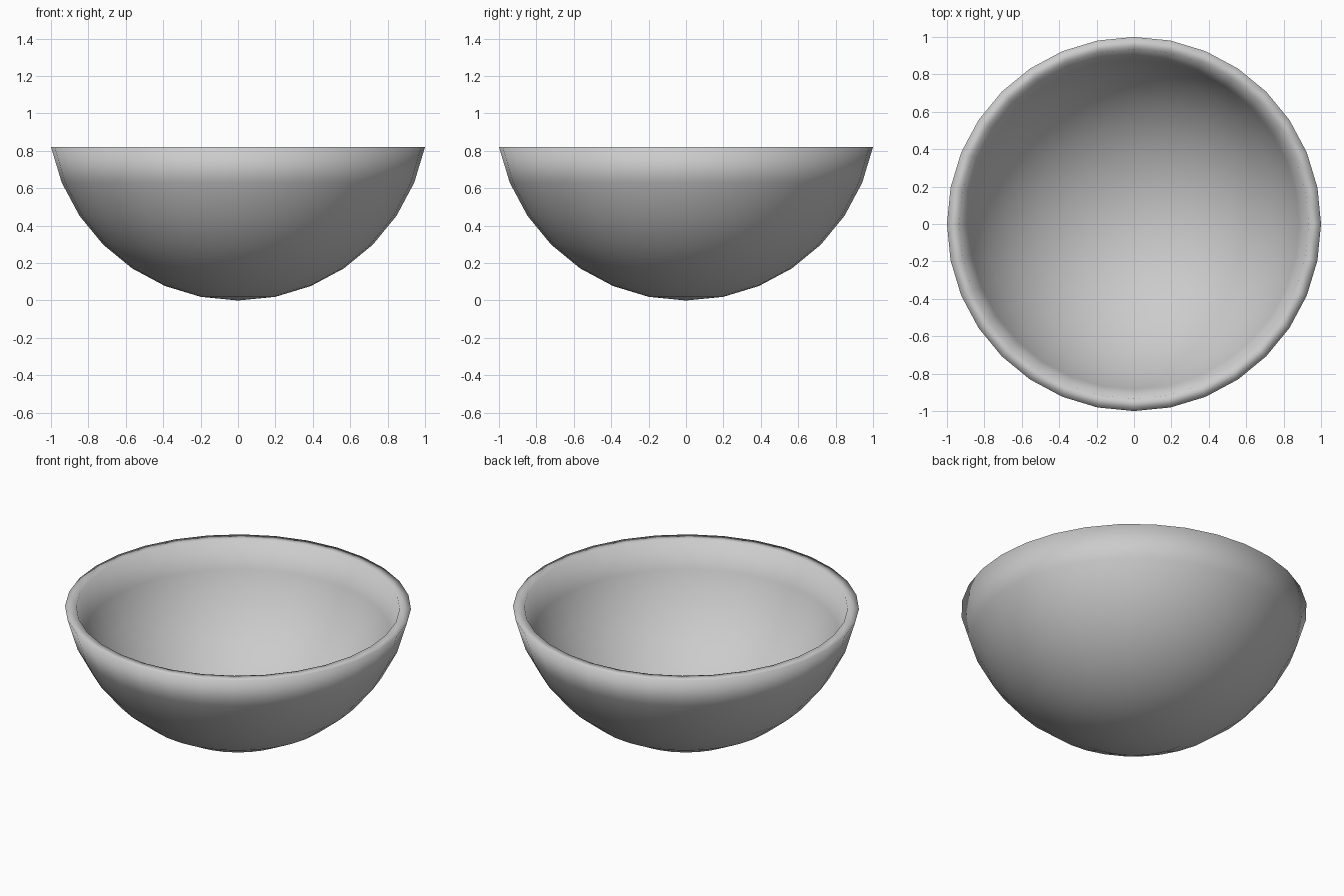
import bpy, bmesh, math

if "Cube" in bpy.data.objects:
    bpy.data.objects.remove(bpy.data.objects["Cube"])

SEGMENTS = 32
STEP = math.radians(11.25)
OUTER = 1.0 / math.sin(7 * STEP)      # outer sphere radius
INNER = OUTER - 0.064                 # inner sphere radius
RIM_Z = OUTER * (1 - math.cos(7 * STEP))


def arc(radius, rings):
    """Points (r, z) on a sphere arc, from the bottom pole upwards."""
    return [(radius * math.sin(i * STEP), OUTER - radius * math.cos(i * STEP))
            for i in range(rings)]


# Bowl cross-section: outside going up, flat rim, inside going down
rim_inner = math.sqrt(INNER ** 2 - (OUTER - RIM_Z) ** 2)
profile = arc(OUTER, 8) + [(rim_inner, RIM_Z)] + arc(INNER, 7)[::-1]

# Revolve the cross-section around z
bm = bmesh.new()
verts = [bm.verts.new((r, 0, z)) for r, z in profile]
edges = [bm.edges.new(pair) for pair in zip(verts, verts[1:])]
bmesh.ops.spin(bm, geom=verts + edges, cent=(0, 0, 0), axis=(0, 0, 1),
               angle=2 * math.pi, steps=SEGMENTS, use_duplicate=False)
bmesh.ops.remove_doubles(bm, verts=bm.verts, dist=1e-4)
bmesh.ops.recalc_face_normals(bm, faces=bm.faces)
for face in bm.faces:
    face.smooth = True

mesh = bpy.data.meshes.new("bowl")
bm.to_mesh(mesh)
bm.free()
bowl = bpy.data.objects.new("bowl", mesh)
bpy.context.collection.objects.link(bowl)
